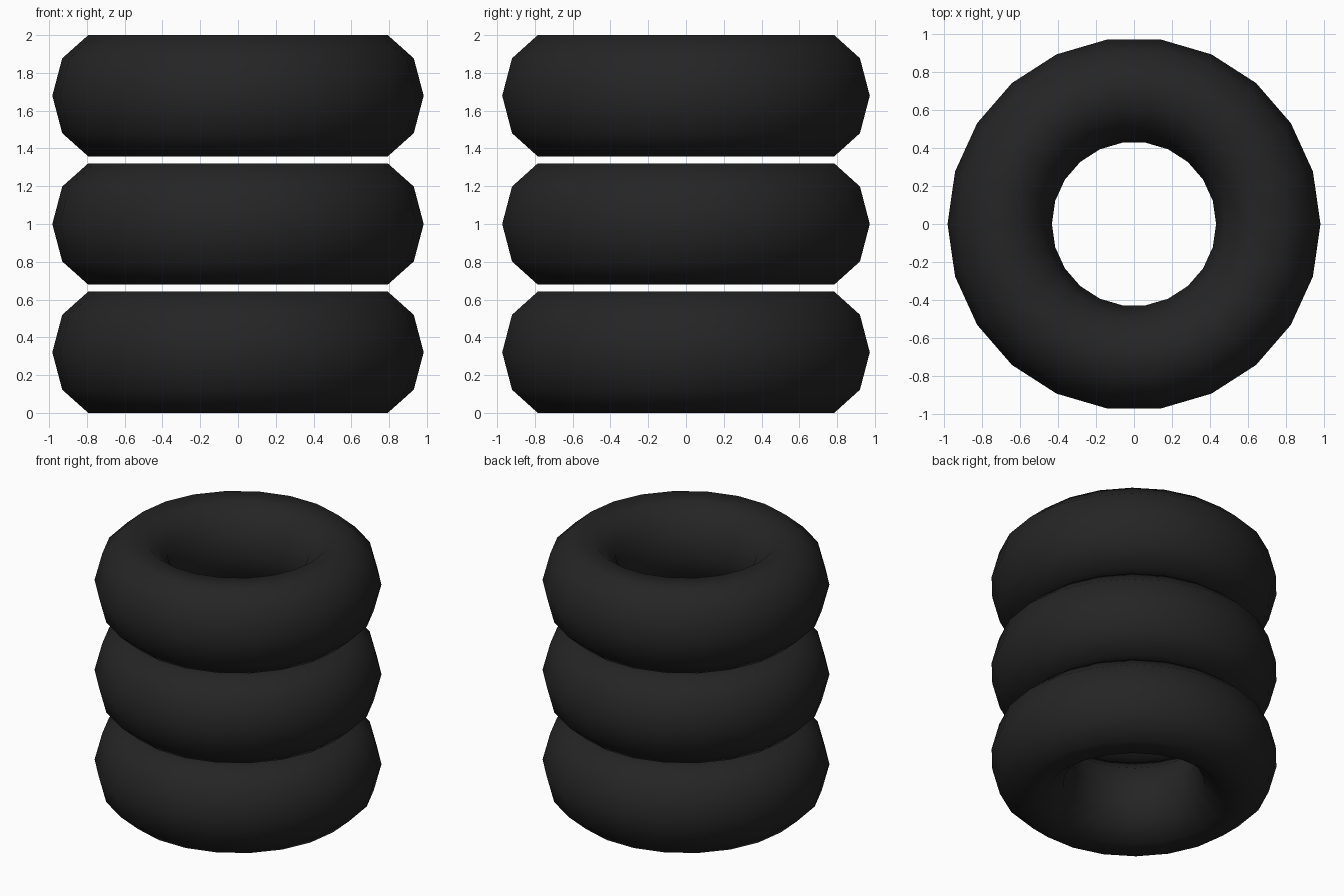
import bpy

cube = bpy.data.objects.get("Cube")
if cube:
    bpy.data.objects.remove(cube, do_unlink=True)

# Black rubber
rubber = bpy.data.materials.new("black rubber")
rubber.use_nodes = True
color = (0.018, 0.018, 0.018, 1)
rubber.diffuse_color = color
rubber.node_tree.nodes["Principled BSDF"].inputs["Base Color"].default_value = color

RING_RADIUS = 0.708
HALF_WIDTH = 0.275    # radial half thickness of the tyre section
HALF_HEIGHT = 0.3375  # vertical half thickness of the tyre section


def add_tyre(name, z):
    """Low-poly ring with a slightly tall, ten-sided section."""
    bpy.ops.mesh.primitive_torus_add(
        major_segments=22, minor_segments=10,
        major_radius=RING_RADIUS, minor_radius=HALF_WIDTH,
        location=(0, 0, z))
    tyre = bpy.context.object
    tyre.name = name
    tyre.scale.z = HALF_HEIGHT / HALF_WIDTH
    bpy.ops.object.transform_apply(location=False, rotation=False, scale=True)
    tyre.data.materials.append(rubber)
    bpy.ops.object.shade_smooth()


# Stack of three tyres
for name, z in (("bottom_tyre", 0.321), ("middle_tyre", 1.0), ("top_tyre", 1.679)):
    add_tyre(name, z)
